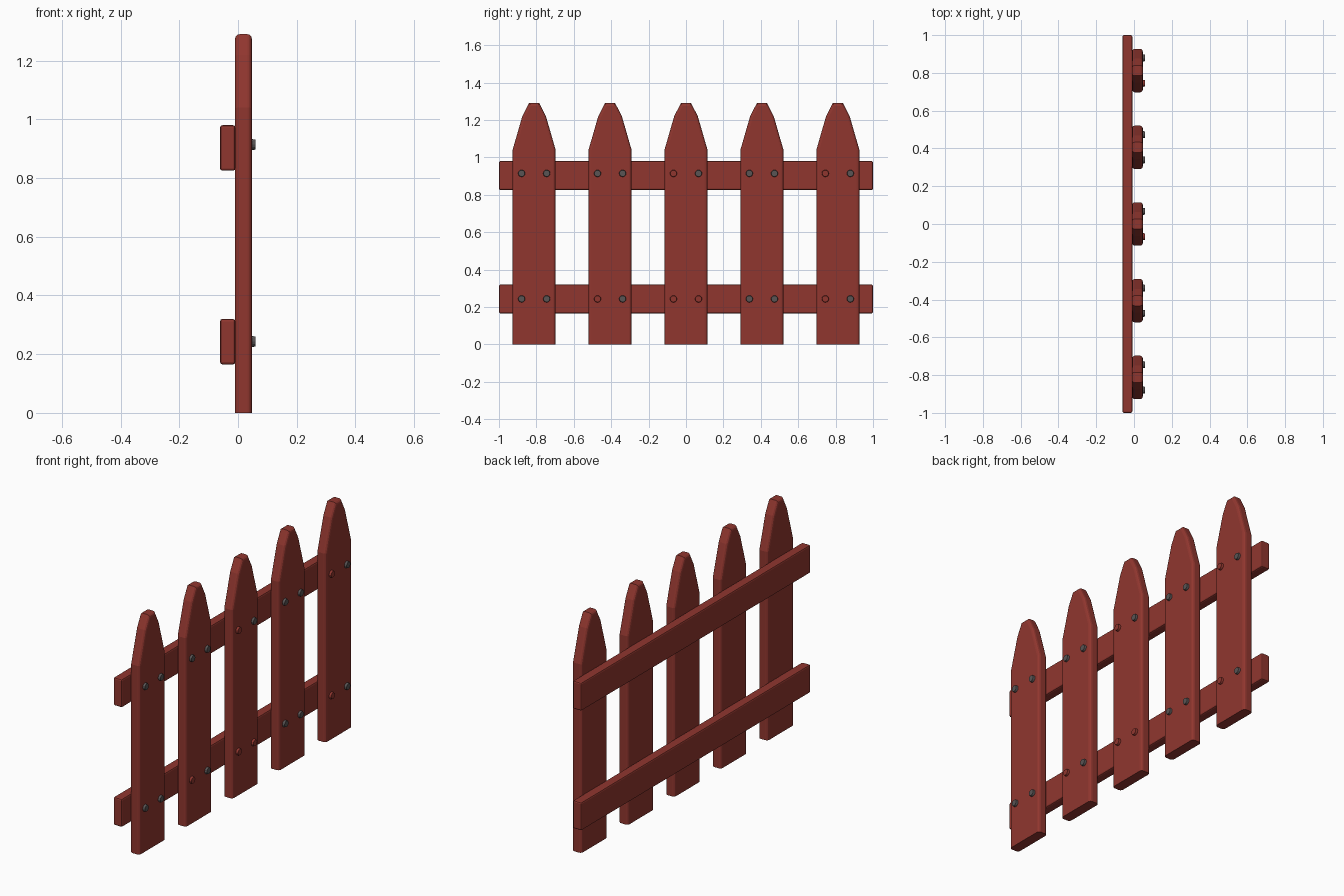
import bpy, bmesh, math
from mathutils import Matrix

if "Cube" in bpy.data.objects:
    bpy.data.objects.remove(bpy.data.objects["Cube"])


def material(name, rgb):
    m = bpy.data.materials.new(name)
    m.diffuse_color = (*rgb, 1)
    m.use_nodes = True
    m.node_tree.nodes["Principled BSDF"].inputs["Base Color"].default_value = m.diffuse_color
    return m


red = material("barn red paint", (0.28, 0.037, 0.028))
grey = material("dark bolt metal", (0.10, 0.09, 0.09))


def finish(bm, name, mat):
    bmesh.ops.recalc_face_normals(bm, faces=bm.faces)
    me = bpy.data.meshes.new(name)
    bm.to_mesh(me)
    bm.free()
    me.materials.append(mat)
    ob = bpy.data.objects.new(name, me)
    bpy.context.collection.objects.link(ob)
    return ob


def rail(name, z0, z1):
    bm = bmesh.new()
    bmesh.ops.create_cube(bm, size=1)
    for v in bm.verts:
        v.co.x = -0.035 + v.co.x * 0.052
        v.co.y *= 2
        v.co.z = (z0 + z1) / 2 + v.co.z * (z1 - z0)
    bmesh.ops.bevel(bm, geom=bm.edges[:], offset=0.008, segments=2,
                    profile=0.5, affect='EDGES')
    finish(bm, name, red)


def picket(name, y):
    half = [(0.115, 0), (0.115, 1.04), (0.063, 1.22), (0.027, 1.29)]
    outline = half + [(-a, z) for a, z in reversed(half)]
    bm = bmesh.new()
    face = bm.faces.new([bm.verts.new((-0.01, y + a, z)) for a, z in outline])
    ext = bmesh.ops.extrude_face_region(bm, geom=[face], use_keep_orig=True)
    for g in ext["geom"]:
        if isinstance(g, bmesh.types.BMVert):
            g.co.x = 0.047
    bmesh.ops.recalc_face_normals(bm, faces=bm.faces)
    # round the long outline edges, leave the foot square
    edges = [e for e in bm.edges
             if abs(e.verts[0].co.x - e.verts[1].co.x) < 1e-4
             and max(v.co.z for v in e.verts) > 0.01]
    bmesh.ops.bevel(bm, geom=edges, offset=0.015, segments=3,
                    profile=0.5, affect='EDGES')
    finish(bm, name, red)


def bolt(name, y, z, mat):
    bm = bmesh.new()
    bmesh.ops.create_cone(bm, cap_ends=True, segments=12, radius1=0.02,
                          radius2=0.017, depth=0.018,
                          matrix=Matrix.Translation((0.05, y, z))
                          @ Matrix.Rotation(math.pi / 2, 4, 'Y'))
    finish(bm, name, mat)


# rails behind the pickets
rail("lower_rail", 0.165, 0.32)
rail("upper_rail", 0.825, 0.98)

# pickets with four bolts each; a few bolt heads are painted over
painted = {(1, 0, 0), (2, 0, 0), (2, 0, 1), (4, 0, 0), (2, 1, 0), (4, 1, 0)}
for i in range(5):
    y = (i - 2) * 0.406
    picket(f"picket_{i + 1}", y)
    for r, z in enumerate((0.243, 0.914)):
        for s, dy in enumerate((-0.067, 0.067)):
            bolt(f"bolt_{i + 1}_{r}_{s}", y + dy, z,
                 red if (i, r, s) in painted else grey)
